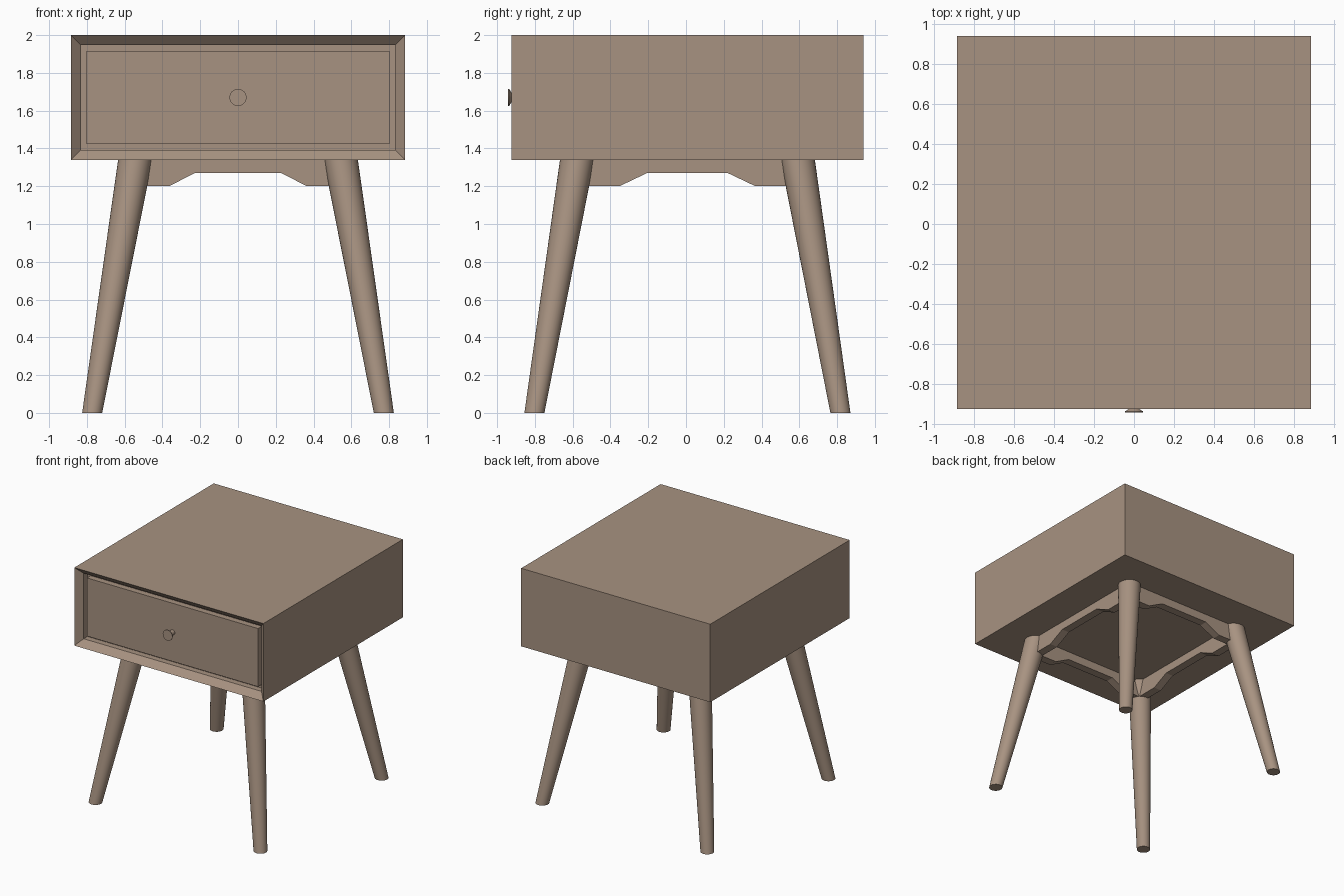
import bpy, bmesh, math
from mathutils import Matrix

if "Cube" in bpy.data.objects:
    bpy.data.objects.remove(bpy.data.objects["Cube"])

wood = bpy.data.materials.new("warm wood")
wood.diffuse_color = (0.39, 0.29, 0.22, 1)
wood.use_nodes = True
wood.node_tree.nodes["Principled BSDF"].inputs["Base Color"].default_value = wood.diffuse_color
CY = 0.0075  # middle of the cabinet in y


def finish(name, bm, smooth=False):
    bmesh.ops.recalc_face_normals(bm, faces=bm.faces[:])
    me = bpy.data.meshes.new(name)
    bm.to_mesh(me)
    bm.free()
    me.materials.append(wood)
    ob = bpy.data.objects.new(name, me)
    bpy.context.collection.objects.link(ob)
    if smooth:
        bpy.ops.object.select_all(action='DESELECT')
        ob.select_set(True)
        bpy.context.view_layer.objects.active = ob
        bpy.ops.object.shade_smooth_by_angle(angle=math.radians(35))
    return ob


def box_bm(lo, hi):
    bm = bmesh.new()
    size = [b - a for a, b in zip(lo, hi)]
    mid = [(a + b) / 2 for a, b in zip(lo, hi)]
    bmesh.ops.create_cube(bm, size=1, matrix=Matrix.Translation(mid) @ Matrix.Diagonal((*size, 1)))
    return bm


def loft(name, rings, n=32):
    """Capped tube through circles given as (centre, radius, axis)."""
    bm = bmesh.new()
    loops = []
    for (x, y, z), r, axis in rings:
        loop = []
        for i in range(n):
            a = 2 * math.pi * i / n
            c, s = r * math.cos(a), r * math.sin(a)
            loop.append(bm.verts.new((x + c, y + s, z) if axis == 'z' else (x + c, y, z + s)))
        loops.append(loop)
    for p, q in zip(loops, loops[1:]):
        for i in range(n):
            j = (i + 1) % n
            bm.faces.new((p[i], p[j], q[j], q[i]))
    bm.faces.new(loops[0])
    bm.faces.new(loops[-1])
    return finish(name, bm, True)


# Cabinet with a sloped front frame and a drawer opening
bm = box_bm((-0.885, -0.925, 1.34), (0.885, 0.94, 2.0))
front = min(bm.faces, key=lambda f: f.calc_center_median().y)
bmesh.ops.inset_individual(bm, faces=[front], thickness=0.075, depth=-0.05)
back = bmesh.ops.extrude_discrete_faces(bm, faces=[front])['faces']
bmesh.ops.translate(bm, verts=back[0].verts[:], vec=(0, 0.05, 0))
finish("cabinet", bm)

# Drawer front, leaving a thin gap all round
finish("drawer_front", box_bm((-0.801, -0.875, 1.424), (0.801, -0.825, 1.916)))

# Flared knob
loft("drawer_knob", [((0, y, 1.67), r, 'y') for y, r in
                     [(-0.87, 0.022), (-0.922, 0.022), (-0.936, 0.045), (-0.942, 0.045)]])

# Splayed tapered legs
for sx, side in ((-1, "left"), (1, "right")):
    for sy, end in ((-1, "front"), (1, "back")):
        loft(f"{end}_{side}_leg", [((sx * 0.772, CY + sy * 0.81, 0), 0.053, 'z'),
                                   ((sx * 0.543, CY + sy * 0.583, 1.345), 0.091, 'z')])


# Aprons with a raised middle along the lower edge
def apron(name, along_x, offset, half, step_out, step_in, thick=0.07):
    outline = [(-half, 1.34), (-half, 1.2), (-step_out, 1.2), (-step_in, 1.27),
               (step_in, 1.27), (step_out, 1.2), (half, 1.2), (half, 1.34)]
    bm = bmesh.new()
    t = offset - thick / 2
    face = bm.faces.new([bm.verts.new((u, CY + t, z) if along_x else (t, CY + u, z)) for u, z in outline])
    ext = bmesh.ops.extrude_face_region(bm, geom=[face])['geom']
    bmesh.ops.translate(bm, verts=[v for v in ext if isinstance(v, bmesh.types.BMVert)],
                        vec=(0, thick, 0) if along_x else (thick, 0, 0))
    finish(name, bm)


for s, fb, lr in ((-1, "front", "left"), (1, "back", "right")):
    apron(f"{fb}_apron", True, s * 0.583, 0.55, 0.365, 0.228)
    apron(f"{lr}_apron", False, s * 0.543, 0.59, 0.36, 0.213)
